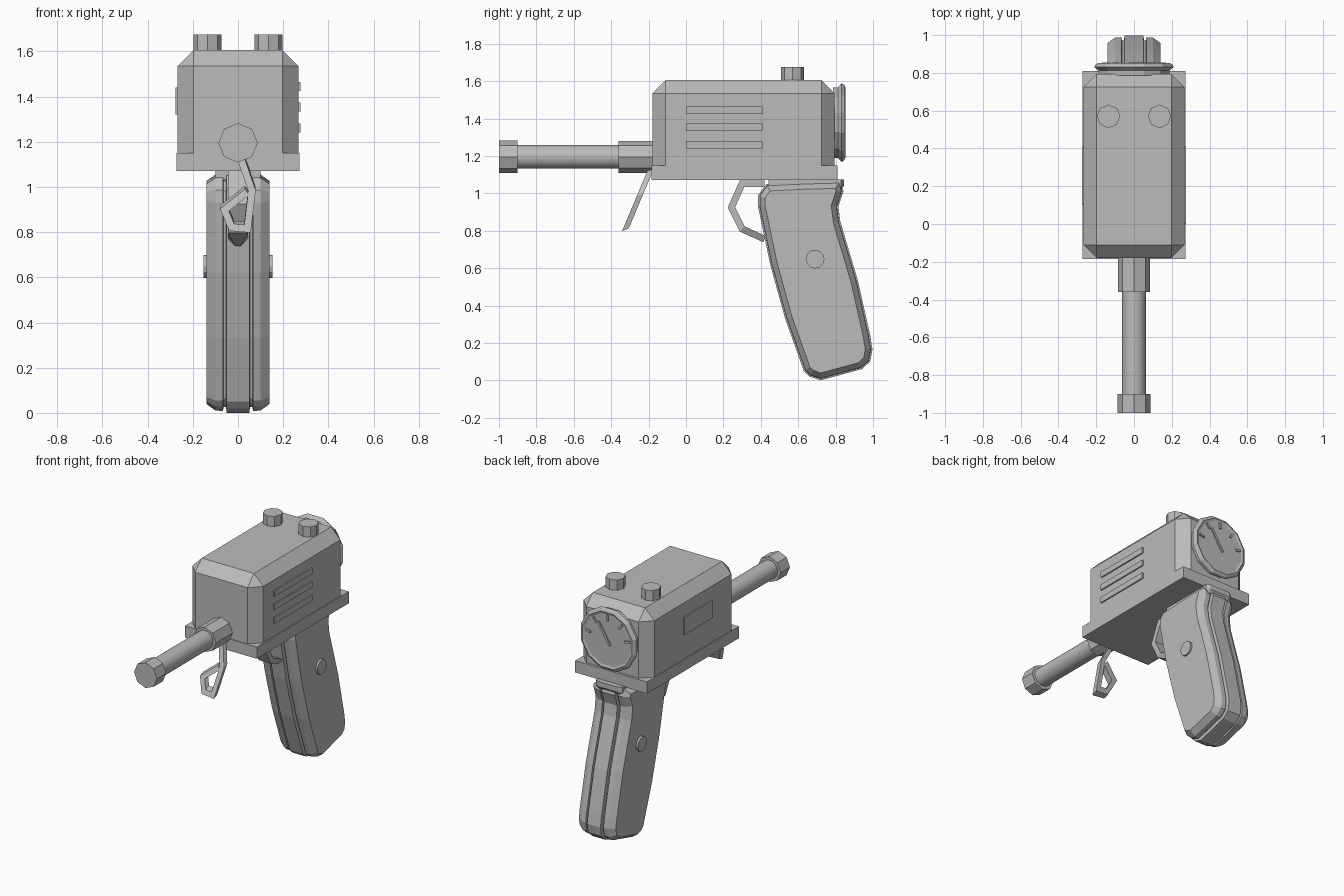
import bpy, bmesh, math
from mathutils import Vector, Matrix

if "Cube" in bpy.data.objects:
    bpy.data.objects.remove(bpy.data.objects["Cube"])

grey = bpy.data.materials.new("plain grey")
grey.diffuse_color = (0.5, 0.5, 0.5, 1)
grey.use_nodes = True
grey.node_tree.nodes["Principled BSDF"].inputs["Base Color"].default_value = grey.diffuse_color


def finish(name, bm):
    bmesh.ops.recalc_face_normals(bm, faces=bm.faces[:])
    mesh = bpy.data.meshes.new(name)
    bm.to_mesh(mesh)
    bm.free()
    mesh.materials.append(grey)
    ob = bpy.data.objects.new(name, mesh)
    bpy.context.collection.objects.link(ob)
    return ob


def loft(name, rings):
    """Skin a list of equal-length point rings and cap both ends."""
    bm = bmesh.new()
    rows = [[bm.verts.new(p) for p in r] for r in rings]
    n = len(rows[0])
    for a, b in zip(rows, rows[1:]):
        for i in range(n):
            j = (i + 1) % n
            bm.faces.new((a[i], a[j], b[j], b[i]))
    bm.faces.new(rows[0])
    bm.faces.new(rows[-1])
    return finish(name, bm)


def box(name, x, y, z):
    rings = [[(x[0], y[0], h), (x[1], y[0], h), (x[1], y[1], h), (x[0], y[1], h)] for h in z]
    return loft(name, rings)


def turned(name, axis, centre, profile, sides, phase=0.0):
    """Rings of (position, radius) along one axis."""
    rings = []
    for pos, r in profile:
        ring = []
        for i in range(sides):
            a = phase + 2 * math.pi * i / sides
            p = [r * math.cos(a), r * math.sin(a)]
            p.insert(axis, pos)
            ring.append(Vector(p) + Vector(centre))
        rings.append(ring)
    return loft(name, rings)


def inset(poly, d):
    """Move a counter-clockwise outline inwards by d."""
    out = []
    for i, p in enumerate(poly):
        p = Vector(p)
        a = (p - Vector(poly[i - 1])).normalized()
        b = (Vector(poly[(i + 1) % len(poly)]) - p).normalized()
        na, nb = Vector((-a.y, a.x)), Vector((-b.y, b.x))
        out.append(p + (na + nb) * d / (1 + na.dot(nb)))
    return out


def ribbon(path, half):
    """Outline of a mitred strip along an open 2D path, as (left, right) points."""
    pts = [Vector(p) for p in path]
    pairs = []
    for i, p in enumerate(pts):
        a = (p - pts[i - 1]).normalized() if i else (pts[1] - p).normalized()
        b = (pts[i + 1] - p).normalized() if i < len(pts) - 1 else a
        na, nb = Vector((-a.y, a.x)), Vector((-b.y, b.x))
        m = (na + nb) * half / (1 + na.dot(nb))
        pairs.append((p + m, p - m))
    return pairs


# Housing with chamfered upright and top edges
bm = bmesh.new()
bmesh.ops.create_cube(bm, size=1)
for v in bm.verts:
    v.co = Vector((v.co.x * 0.535, v.co.y * 0.975 + 0.3075, v.co.z * 0.465 + 1.3725))
edges = [e for e in bm.edges if max(v.co.z for v in e.verts) > 1.4]
bmesh.ops.bevel(bm, geom=edges, offset=0.07, segments=1, affect='EDGES', profile=0.5)
finish("housing", bm)
box("base_plate", (-0.272, 0.272), (-0.185, 0.81), (1.07, 1.15))

# Side vents and side panel
for i, z in enumerate((1.26, 1.353, 1.445)):
    box(f"side_vent_{i + 1}", (0.26, 0.276), (0.0, 0.41), (z - 0.02, z + 0.02))
box("side_panel", (-0.276, -0.26), (0.1, 0.41), (1.32, 1.44))

# Barrel
axis_at = (0, 0, 1.195)
barrel = turned("barrel", 1, axis_at, [(-0.92, 0.063), (-0.34, 0.063)], 24)
for p in barrel.data.polygons:
    p.use_smooth = len(p.vertices) == 4
turned("muzzle", 1, axis_at, [(-1.0, 0.087), (-0.9, 0.087)], 8)
turned("barrel_collar", 1, axis_at, [(-0.36, 0.085), (-0.17, 0.085)], 8)

# Top knobs
for side, x in (("left", -0.135), ("right", 0.135)):
    turned(f"{side}_knob", 2, (x, 0.57, 0), [(1.59, 0.062), (1.675, 0.062)], 8)

# Rear dial with needle and ticks
turned("dial", 1, (0, 0, 1.378),
       [(0.785, 0.195), (0.812, 0.195), (0.832, 0.218), (0.845, 0.21), (0.852, 0.195), (0.846, 0.18)],
       12, math.pi / 12)


def dial_mark(name, angle, r0, r1, half):
    ob = box(name, (-half, half), (0.84, 0.854), (r0, r1))
    ob.data.transform(Matrix.Translation((0, 0, 1.378)) @ Matrix.Rotation(math.radians(angle), 4, 'Y'))


dial_mark("dial_needle", 32, -0.04, 0.13, 0.008)
for i, angle in enumerate((-80, -40, 0, 40, 80)):
    dial_mark(f"dial_tick_{i + 1}", angle, 0.13, 0.172, 0.007)

# Grip: spine, grooves and bevelled side panels in one loft, outline in (y, z)
outline = [(0.72, 0.0), (0.94, 0.06), (0.985, 0.1), (0.997, 0.165), (0.985, 0.24),
           (0.92, 0.53), (0.825, 0.85), (0.815, 0.93), (0.842, 1.01), (0.825, 1.065),
           (0.64, 1.06), (0.43, 1.05), (0.385, 0.99), (0.385, 0.93), (0.45, 0.62),
           (0.53, 0.33), (0.63, 0.05), (0.66, 0.02)]
half = [(0.05, 0.0), (0.053, 0.024), (0.064, 0.024), (0.067, 0.008), (0.1, 0.01), (0.14, 0.038)]
section = [(-x, d) for x, d in reversed(half)] + half
loft("grip", [[(x, p[0], p[1]) for p in inset(outline, d)] for x, d in section])
loft("grip_tang", [[(x, y, z) for y, z in ((0.76, 1.03 + k), (0.83, 1.02 + k), (0.845 - k, 1.04),
                                         (0.845 - k, 1.075), (0.76, 1.075))]
                   for x, k in ((-0.1, 0.015), (-0.075, 0), (0.075, 0), (0.1, 0.015))])
box("grip_mount", (-0.1, 0.1), (0.44, 0.78), (1.03, 1.075))

# Grip rivets
for side, s in (("left", -1), ("right", 1)):
    turned(f"{side}_rivet", 0, (0, 0.69, 0.648), [(s * 0.13, 0.05), (s * 0.153, 0.05)], 12)

# Trigger guard, tapering where it meets the grip
guard = ribbon([(0.42, 1.052), (0.3, 1.052), (0.243, 0.925), (0.3, 0.81), (0.42, 0.755)], 0.018)
rings = []
for i, (a, b) in enumerate(guard):
    w = 0.045
    wb = 0.012 if i == 4 else w
    rings.append([(-w, *a), (w, *a), (wb, *b), (-wb, *b)])
loft("trigger_guard", rings)

# Hanging clip below the collar, a bent strip leaning forward
strip = ribbon([(0.015, 1.125), (0.062, 0.99), (0.042, 0.822), (-0.028, 0.828),
                (-0.06, 0.905), (0.04, 0.985)], 0.016)
loft("hanging_clip", [[(p.x, -0.2 - (1.1 - p.y) * 0.42 + t, p.y + t * 0.4)
                       for p, t in ((a, -0.018), (b, -0.018), (b, 0.018), (a, 0.018))]
                      for a, b in strip])
